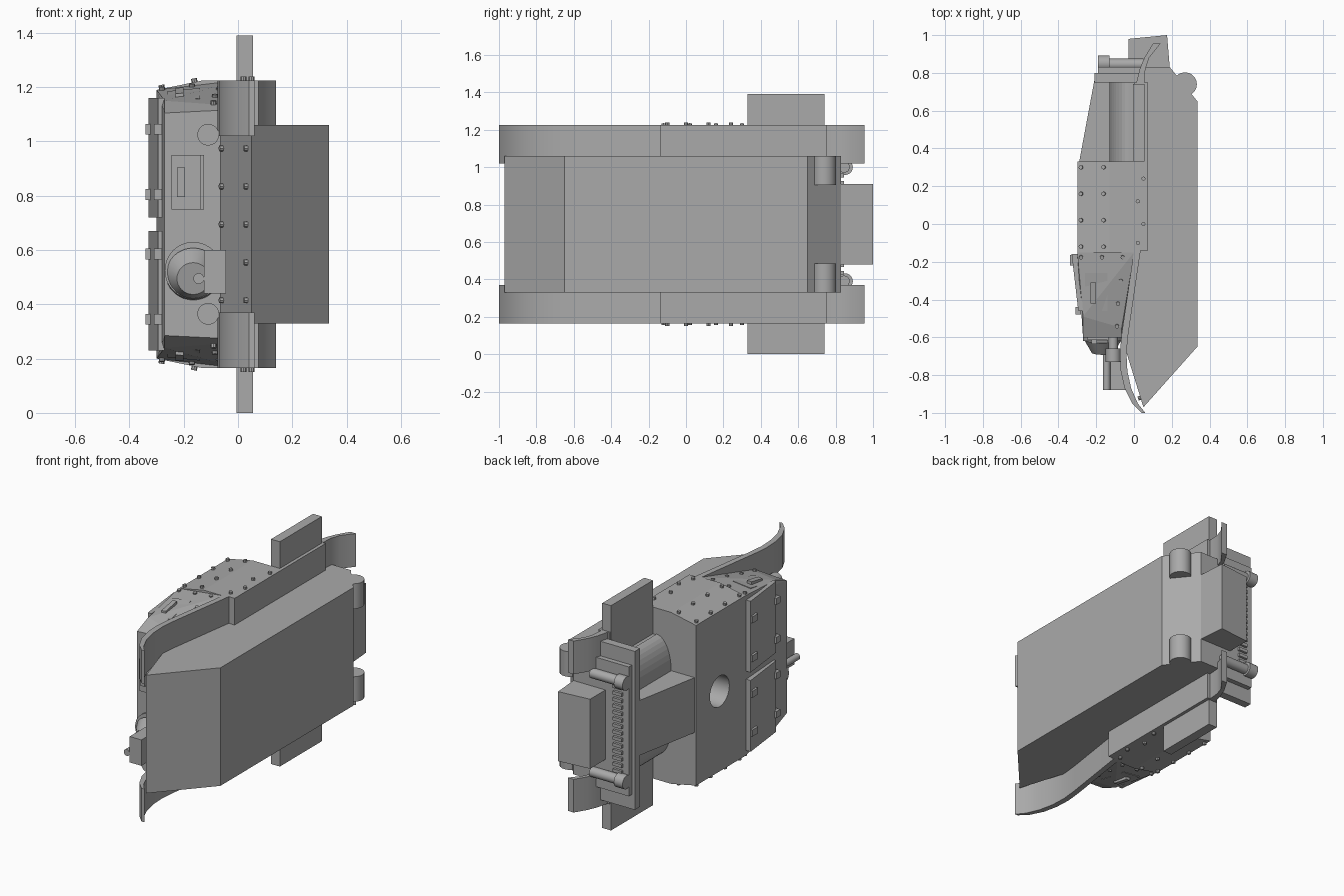
import bpy, bmesh, math
from mathutils import Vector

old = bpy.data.objects.get("Cube")
if old:
    bpy.data.objects.remove(old, do_unlink=True)

C = 0.695  # mid plane in z; parts mirror about it
grey = bpy.data.materials.new("armour grey")
grey.diffuse_color = (0.4, 0.4, 0.4, 1)
grey.use_nodes = True
grey.node_tree.nodes["Principled BSDF"].inputs["Base Color"].default_value = (0.4, 0.4, 0.4, 1)


def finish(name, bm, smooth=False):
    bmesh.ops.recalc_face_normals(bm, faces=bm.faces)
    me = bpy.data.meshes.new(name)
    bm.to_mesh(me)
    bm.free()
    me.materials.append(grey)
    ob = bpy.data.objects.new(name, me)
    bpy.context.collection.objects.link(ob)
    if smooth:
        bpy.ops.object.select_all(action="DESELECT")
        ob.select_set(True)
        bpy.context.view_layer.objects.active = ob
        bpy.ops.object.shade_smooth_by_angle(angle=math.radians(35))
    return ob


def prism(name, pts, z0, z1, smooth=False):
    """Extrude an (x, y) outline between two heights."""
    bm = bmesh.new()
    f = bm.faces.new([bm.verts.new((x, y, z0)) for x, y in pts])
    top = bmesh.ops.extrude_face_region(bm, geom=[f])["geom"]
    bmesh.ops.translate(bm, vec=(0, 0, z1 - z0), verts=[v for v in top if isinstance(v, bmesh.types.BMVert)])
    return finish(name, bm, smooth)


def solid(name, pts):
    """Convex solid from (x, y, half width) points mirrored about the mid plane."""
    bm = bmesh.new()
    for x, y, h in pts:
        for s in (-1, 1):
            bm.verts.new((x, y, C + s * h))
    bmesh.ops.convex_hull(bm, input=bm.verts)
    bmesh.ops.dissolve_limit(bm, angle_limit=0.01, verts=bm.verts, edges=bm.edges)
    return finish(name, bm)


def box(name, x, y, z):
    return prism(name, [(x[0], y[0]), (x[1], y[0]), (x[1], y[1]), (x[0], y[1])], *z)


def pin(name, a, b, r, seg=20, r2=None):
    """Cylinder or cone from point a to point b."""
    a, b = Vector(a), Vector(b)
    bm = bmesh.new()
    bmesh.ops.create_cone(bm, cap_ends=True, segments=seg, radius1=r, radius2=r if r2 is None else r2, depth=(b - a).length)
    rot = (b - a).to_track_quat("Z", "Y")
    for v in bm.verts:
        v.co = rot @ v.co + (a + b) / 2
    return finish(name, bm, True)


def rivet(pos, normal):
    p, n = Vector(pos), Vector(normal).normalized()
    pin("rivet", p - n * 0.01, p + n * 0.014, 0.011, 8)


# Lower hull with belly, nose, glacis and tail slopes
prism("lower_hull", [(0.05, -0.97), (0.335, -0.65), (0.335, 0.65), (0.19, 0.83),
                     (-0.03, 0.83), (-0.03, -0.15), (-0.065, -0.6)], C - 0.365, C + 0.365)

# Fighting compartment with a round roof opening
cabin = solid("rear_compartment", [(0.03, -0.15, 0.53), (0.03, 0.33, 0.53), (-0.13, -0.15, 0.53),
                                   (-0.13, 0.33, 0.53), (-0.3, -0.15, 0.495), (-0.3, 0.33, 0.495)])
cutter = pin("opening_cutter", (-0.5, 0.1, C), (-0.1, 0.1, C), 0.095, 32)
cutter.hide_render = True
cutter.hide_set(True)
cut = cabin.modifiers.new("opening", "BOOLEAN")
cut.operation, cut.object, cut.solver = "DIFFERENCE", cutter, "EXACT"

# Front compartment with tapering cheeks
solid("front_compartment", [(0.0, -0.15, 0.53), (-0.3, -0.15, 0.495), (-0.27, -0.49, 0.455),
                            (-0.27, -0.6, 0.41), (-0.065, -0.6, 0.42), (-0.065, -0.55, 0.44)])

# Engine cover ridge and its rounded shoulders
solid("engine_cover", [(-0.29, 0.33, 0.17), (-0.21, 0.76, 0.17), (0, 0.33, 0.17), (0, 0.76, 0.17)])
arc = [math.radians(a) for a in range(0, 91, 10)]
shoulder = [(-0.03 - 0.1 * math.cos(t), 0.17 + 0.2 * math.sin(t)) for t in arc]
solid("engine_shoulders", [(x, y, h) for y in (0.33, 0.75) for x, h in shoulder])

# Rear plate with louvres, rear locker
box("rear_plate", (-0.21, 0.05), (0.75, 0.8), (C - 0.49, C + 0.49))
box("rear_frame", (-0.19, 0.05), (0.78, 0.83), (C - 0.4, C + 0.4))
for i in range(14):
    z = C - 0.26 + i * 0.04
    box("louvre", (-0.15, -0.09), (0.82, 0.845), (z - 0.01, z + 0.01))
prism("rear_locker", [(-0.03, 0.82), (0.19, 0.82), (0.175, 1.0), (-0.03, 0.98)], C - 0.215, C + 0.215)

# Fender path as (outer x, inner x, y)
path = [(0.04, 0.06, -1.0), (-0.01, 0.02, -0.95), (-0.05, -0.015, -0.87), (-0.07, -0.035, -0.78),
        (-0.075, -0.04, -0.68), (-0.065, -0.03, -0.58), (0.0, 0.035, -0.14)]
tail = [(0.01, 0.055, 0.74), (0.03, 0.06, 0.82), (0.055, 0.08, 0.88), (0.1, 0.14, 0.955)]

# Parts on both sides
for s in (-1, 1):
    def zs(a, b):
        return sorted((C + s * a, C + s * b))

    for name, rows in (("front_fender", path), ("rear_fender", tail)):
        outline = [(o, y) for o, i, y in rows] + [(i, y) for o, i, y in reversed(rows)]
        prism(name, outline, *zs(0.325, 0.53), smooth=True)
    box("side_fender", (0.0, 0.075), (-0.14, 0.75), zs(0.325, 0.53))
    box("side_step", (-0.005, 0.055), (0.33, 0.74), zs(0.36, 0.695))

    # Axle housings under the tail
    pin("axle_housing", (0.27, 0.74, C + s * 0.365), (0.27, 0.74, C + s * 0.21), 0.063)

    # Exhaust pipes with caps
    z = C + s * 0.305
    pin("exhaust_pipe", (0.05, 0.845, z), (-0.14, 0.845, z), 0.03)
    pin("exhaust_cap", (-0.13, 0.85, z), (-0.19, 0.85, z), 0.042)

    # Headlights
    z = C + s * 0.33
    pin("headlight", (-0.11, -0.66, z), (-0.11, -0.73, z), 0.04)
    pin("headlight_stem", (-0.11, -0.58, z), (-0.11, -0.67, z), 0.025)

    # Roof hatches with hinges
    solid_pts = [(-0.33, -0.16), (-0.295, -0.46), (-0.27, -0.46), (-0.295, -0.16)]
    prism("roof_hatch", solid_pts, *zs(0.025, 0.465))
    for h in (0.11, 0.35):
        box("hatch_hinge", (-0.34, -0.31), (-0.22, -0.165), zs(h - 0.02, h + 0.02))
        box("hatch_catch", (-0.31, -0.28), (-0.48, -0.44), zs(h - 0.02, h + 0.02))

    # Cheek vision plate and slit
    def cheek(x, y, lift):
        h = 0.495 + (y + 0.15) * 0.19 + (x + 0.3) * 0.1 + lift
        return (x, y, C + s * h)

    for name, xr, yr, lift in (("cheek_plate", (-0.26, -0.14), (-0.46, -0.26), 0.012),
                               ("cheek_slit", (-0.23, -0.2), (-0.42, -0.31), 0.03)):
        bm = bmesh.new()
        for x in xr:
            for y in yr:
                for k in (-0.03, lift):
                    bm.verts.new(cheek(x, y, k))
        bmesh.ops.convex_hull(bm, input=bm.verts)
        finish(name, bm)
    for x, y in ((-0.28, -0.175), (-0.17, -0.175), (-0.06, -0.175), (-0.07, -0.3), (-0.085, -0.42), (-0.09, -0.54)):
        rivet(cheek(x, y, 0), (0, -0.2, s))

    # Side wall and fender rivets
    for y in (0.3, 0.16, 0.02, -0.12):
        rivet((-0.28, y, C + s * 0.5), (-0.2, 0, s))
        rivet((-0.16, y, C + s * 0.524), (-0.2, 0, s))
    for x, y in ((0.05, 0.24), (0.02, 0.12), (0.05, 0.0), (0.02, -0.1)):
        rivet((x, y, C + s * 0.53), (0, 0, s))

# Bolts on the glacis
for x, y in ((-0.055, -0.63), (0.035, -0.92)):
    for h in (-0.28, -0.14, 0, 0.14, 0.28):
        rivet((x, y, C + h), (-1, -0.3, 0))

# Driver's vision plate
box("driver_plate", (-0.245, -0.125), (-0.615, -0.6), (0.75, 0.95))
box("driver_slit", (-0.225, -0.195), (-0.635, -0.61), (0.795, 0.905))
box("driver_ledge", (-0.14, -0.125), (-0.63, -0.61), (0.75, 0.95))

# Gun mount, barrel and its side box
pin("mount_ring", (-0.165, -0.59, 0.525), (-0.165, -0.62, 0.525), 0.105, 32)
pin("mount_dome", (-0.165, -0.61, 0.51), (-0.165, -0.68, 0.495), 0.1, 32, 0.06)
pin("gun_barrel", (-0.145, -0.6, 0.495), (-0.145, -0.88, 0.495), 0.02)
box("gun_box", (-0.125, -0.045), (-0.88, -0.72), (0.44, 0.6))
